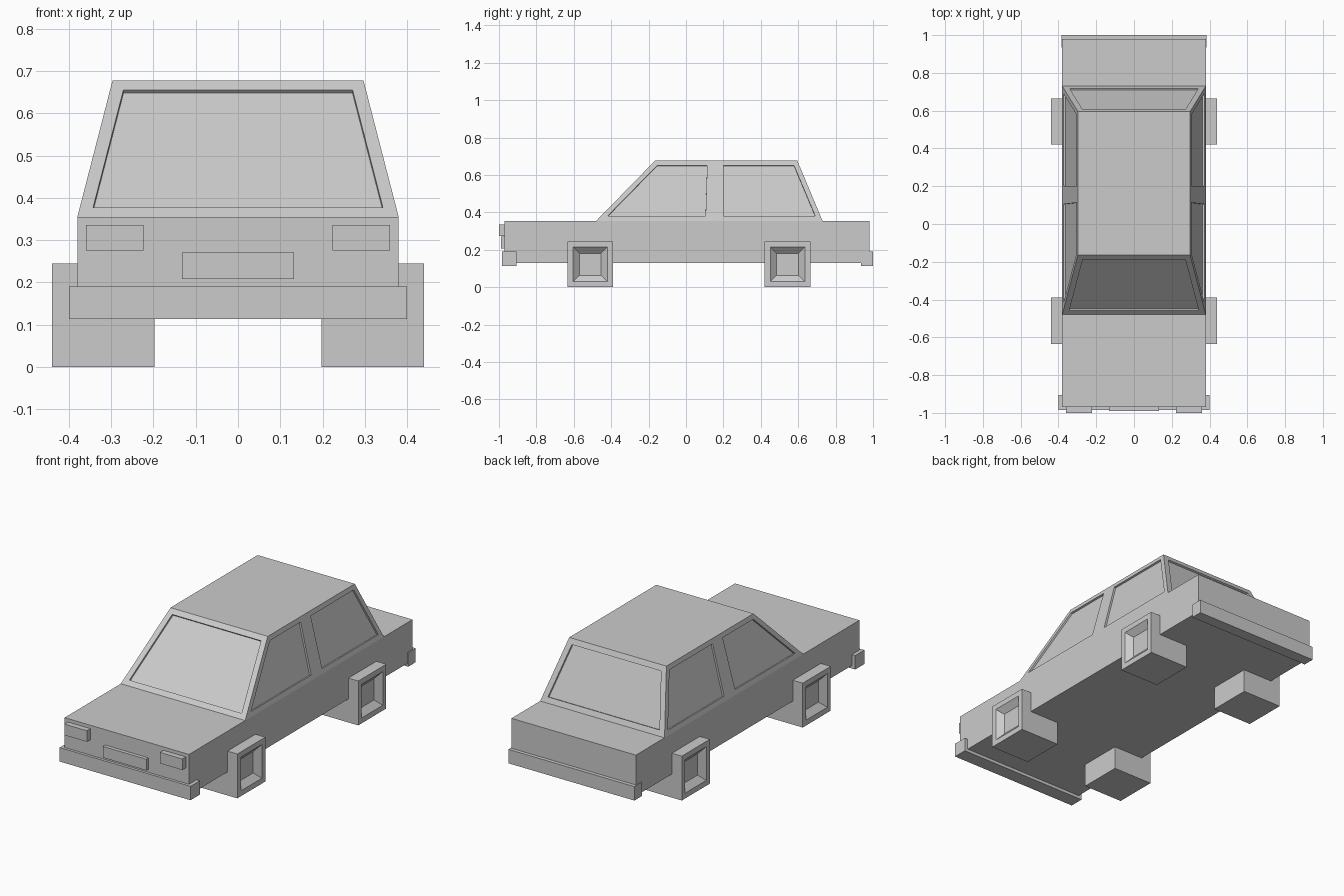
import bpy, bmesh
from mathutils import Vector

cube = bpy.data.objects.get("Cube")
if cube:
    bpy.data.objects.remove(cube, do_unlink=True)

# One plain grey paint for every part
paint = bpy.data.materials.new("plain_grey")
paint.use_nodes = True
GREY = (0.6, 0.6, 0.6, 1)
paint.diffuse_color = GREY
paint.node_tree.nodes["Principled BSDF"].inputs["Base Color"].default_value = GREY


def finish(name, bm):
    bmesh.ops.recalc_face_normals(bm, faces=bm.faces)
    mesh = bpy.data.meshes.new(name)
    bm.to_mesh(mesh)
    bm.free()
    mesh.materials.append(paint)
    obj = bpy.data.objects.new(name, mesh)
    bpy.context.collection.objects.link(obj)
    return obj


def box_bmesh(low, high):
    low, high = Vector(low), Vector(high)
    bm = bmesh.new()
    bmesh.ops.create_cube(bm, size=1)
    bmesh.ops.scale(bm, vec=high - low, verts=bm.verts)
    bmesh.ops.translate(bm, vec=(low + high) / 2, verts=bm.verts)
    return bm


def box(name, low, high):
    return finish(name, box_bmesh(low, high))


# Lower body and bumpers
BELT = 0.355
box("body", (-0.38, -0.97, 0.13), (0.38, 0.98, BELT))
box("front_bumper", (-0.40, -0.985, 0.113), (0.40, -0.905, 0.19))
box("rear_bumper", (-0.385, 0.935, 0.113), (0.385, 1.0, 0.19))

# Cabin: stations along each side, as (y at belt, y at roof)
stations = [(-0.48, -0.165), (0.13, 0.14), (0.175, 0.175), (0.73, 0.595)]
bm = bmesh.new()
sides = []
for s in (-1, 1):
    sides.append([(bm.verts.new((s * 0.38, low, BELT)),
                   bm.verts.new((s * 0.297, high, 0.677))) for low, high in stations])
right, left = sides
side_windows = []
for side in sides:
    for i in range(3):
        a, b = side[i], side[i + 1]
        face = bm.faces.new((a[0], b[0], b[1], a[1]))
        if i != 1:
            side_windows.append(face)
screens = [bm.faces.new((right[i][0], left[i][0], left[i][1], right[i][1])) for i in (0, 3)]
for level in (0, 1):
    bm.faces.new([p[level] for p in right] + [p[level] for p in reversed(left)])
bmesh.ops.recalc_face_normals(bm, faces=bm.faces)

# Recessed glass: inset the frame, then step inwards
for faces, frame in ((side_windows, 0.026), (screens, 0.031)):
    bmesh.ops.inset_individual(bm, faces=faces, thickness=frame, use_even_offset=True)
    bmesh.ops.inset_individual(bm, faces=faces, thickness=0.0005, depth=-0.01)
finish("cabin", bm)

# Headlights and blank front plate
for s, label in ((-1, "right"), (1, "left")):
    x0, x1 = sorted((s * 0.223, s * 0.36))
    box(label + "_headlight", (x0, -1.0, 0.275), (x1, -0.96, 0.336))
box("front_plate", (-0.133, -0.99, 0.208), (0.133, -0.96, 0.27))

# Square wheels with a tapered hub recess on the outer face
for end, y in (("front", -0.512), ("rear", 0.543)):
    for s, label in ((-1, "right"), (1, "left")):
        x0, x1 = sorted((s * 0.197, s * 0.44))
        bm = box_bmesh((x0, y - 0.122, 0), (x1, y + 0.122, 0.245))
        outer = [f for f in bm.faces if f.normal.x * s > 0.9]
        bmesh.ops.inset_individual(bm, faces=outer, thickness=0.042)
        bmesh.ops.inset_individual(bm, faces=outer, thickness=0.048, depth=-0.03)
        finish(end + "_" + label + "_wheel", bm)
